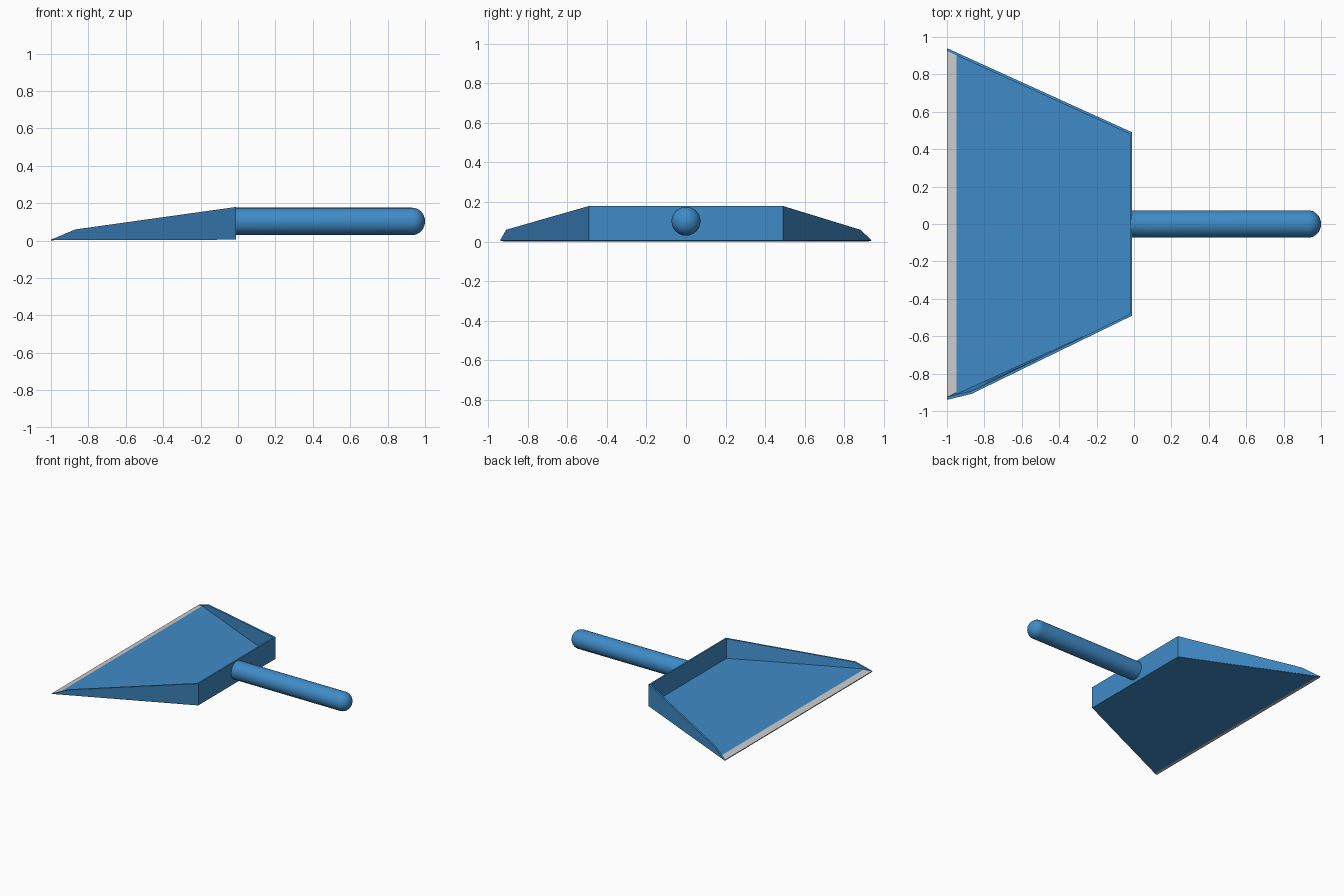
import bpy, bmesh, math

if "Cube" in bpy.data.objects:
    bpy.data.objects.remove(bpy.data.objects["Cube"])

blue = bpy.data.materials.new("blue_plastic")
blue.diffuse_color = (0.05, 0.26, 0.58, 1)
blue.use_nodes = True
blue.node_tree.nodes["Principled BSDF"].inputs["Base Color"].default_value = blue.diffuse_color


def make_object(name, bm, mat=None):
    bmesh.ops.recalc_face_normals(bm, faces=bm.faces[:])
    mesh = bpy.data.meshes.new(name)
    bm.to_mesh(mesh)
    bm.free()
    obj = bpy.data.objects.new(name, mesh)
    bpy.context.collection.objects.link(obj)
    if mat:
        mesh.materials.append(mat)
    return obj


def prism(name, loop_a, loop_b, mat=None):
    """Closed solid joining two matching outlines."""
    bm = bmesh.new()
    a = [bm.verts.new(p) for p in loop_a]
    b = [bm.verts.new(p) for p in loop_b]
    bm.faces.new(a)
    bm.faces.new(b[::-1])
    n = len(a)
    for i in range(n):
        j = (i + 1) % n
        bm.faces.new((a[i], b[i], b[j], a[j]))
    return make_object(name, bm, mat)


FRONT, BACK, LIP = -1.0, -0.01, -0.95
BASE, FLOOR, TOP = 0.005, 0.02, 0.18
WALL = 0.015


def half_width(x):
    return 0.49 + (BACK - x) * 0.45 / 0.99


def across(x, z, side, inset=0):
    return (x, side * (half_width(x) - inset), z)


# Pan floor, tapering to a thin blade under the lip
section = [(FRONT, BASE - 0.002), (BACK, BASE), (BACK, FLOOR),
           (LIP, FLOOR), (LIP, BASE + 0.002), (FRONT, BASE)]
prism("pan_floor", [across(x, z, -1, 0.005) for x, z in section],
      [across(x, z, 1, 0.005) for x, z in section], blue)

# Grey bevelled lip on the leading edge
section = [(FRONT, 0.0), (FRONT + 0.005, BASE + 0.002), (LIP, BASE + 0.002),
           (LIP, FLOOR), (FRONT, BASE + 0.002)]
section = [(FRONT, 0.0), (LIP, BASE + 0.002), (LIP, FLOOR), (FRONT, BASE + 0.002)]
prism("front_lip", [across(x, z, -1, WALL) for x, z in section],
      [across(x, z, 1, WALL) for x, z in section])

# Side walls; the near one flares slightly at its front upper corner
for side, flare, name in ((1, 0, "left_wall"), (-1, 0.028, "right_wall")):
    profile = [(FRONT, BASE, 0), (BACK, BASE, 0), (BACK, TOP, 0), (-0.87, 0.06, flare)]
    prism(name, [across(x, z, side, -f) for x, z, f in profile],
          [across(x, z, side, WALL - f) for x, z, f in profile], blue)

# Back wall
t = 0.012
outline = [(-1, BASE), (1, BASE), (1, TOP), (-1, TOP)]
prism("back_wall", [across(BACK, z, s) for s, z in outline],
      [(BACK - t, s * half_width(BACK), z) for s, z in outline], blue)

# Handle: a rod with a domed end, spun around its long axis
R, CZ, START, DOME, SEG = 0.073, 0.103, -0.015, 0.932, 32
profile = [(START, R), (DOME, R)]
profile += [(DOME + (1 - DOME) * math.sin(a), R * math.cos(a))
            for a in (math.pi / 2 * i / 8 for i in range(1, 8))]
bm = bmesh.new()
rings = [[bm.verts.new((x, r * math.cos(2 * math.pi * k / SEG),
                        CZ + r * math.sin(2 * math.pi * k / SEG)))
          for k in range(SEG)] for x, r in profile]
tip = bm.verts.new((1.0, 0, CZ))
bm.faces.new(rings[0])
for k in range(SEG):
    m = (k + 1) % SEG
    for r0, r1 in zip(rings, rings[1:]):
        bm.faces.new((r0[k], r0[m], r1[m], r1[k]))
    bm.faces.new((rings[-1][k], rings[-1][m], tip))
handle = make_object("handle", bm, blue)
bpy.context.view_layer.objects.active = handle
handle.select_set(True)
bpy.ops.object.shade_smooth_by_angle(angle=math.radians(35))
